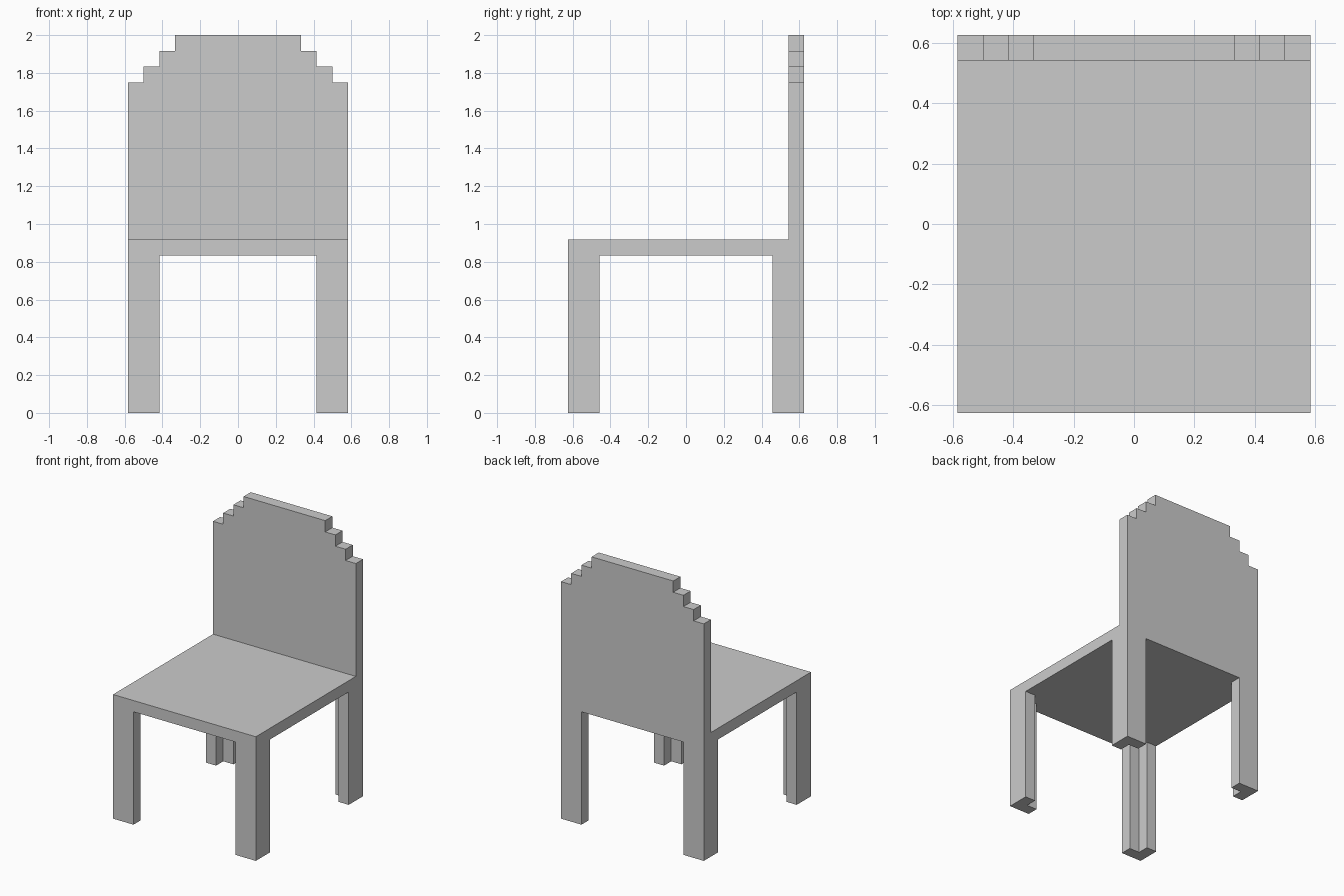
import bpy
import bmesh
from mathutils import Vector

if "Cube" in bpy.data.objects:
    bpy.data.objects.remove(bpy.data.objects["Cube"])

U = 1 / 12                      # block size: the chair is 14 x 15 x 24 blocks
HALF_W, HALF_D = 7, 7.5         # half width and half depth in blocks
SEAT_BOTTOM, SEAT_TOP = 10, 11


def prism(name, profile, direction):
    """Extrude a closed profile (in blocks) along a direction (in blocks)."""
    bm = bmesh.new()
    face = bm.faces.new([bm.verts.new(Vector(p) * U) for p in profile])
    ext = bmesh.ops.extrude_face_region(bm, geom=[face], use_keep_orig=True)
    moved = [g for g in ext["geom"] if isinstance(g, bmesh.types.BMVert)]
    bmesh.ops.translate(bm, verts=moved, vec=Vector(direction) * U)
    bmesh.ops.recalc_face_normals(bm, faces=bm.faces)
    mesh = bpy.data.meshes.new(name)
    bm.to_mesh(mesh)
    bm.free()
    obj = bpy.data.objects.new(name, mesh)
    bpy.context.collection.objects.link(obj)
    return obj


# Seat slab
prism("seat",
      [(-HALF_W, -HALF_D, SEAT_BOTTOM), (HALF_W, -HALF_D, SEAT_BOTTOM),
       (HALF_W, HALF_D, SEAT_BOTTOM), (-HALF_W, HALF_D, SEAT_BOTTOM)],
      (0, 0, SEAT_TOP - SEAT_BOTTOM))

# Backrest with stepped top corners
right = [(7, SEAT_TOP), (7, 21), (6, 21), (6, 22), (5, 22), (5, 23), (4, 23), (4, 24)]
outline = right + [(-x, z) for x, z in reversed(right)]
prism("backrest", [(x, HALF_D - 1, z) for x, z in outline], (0, 1, 0))

# Legs: L-shaped section, open towards the middle of the chair
L_SECTION = [(0, 0), (2, 0), (2, 1), (1, 1), (1, 2), (0, 2)]
for end, sy in (("front", -1), ("back", 1)):
    for side, sx in (("left", -1), ("right", 1)):
        prism(f"{end}_{side}_leg",
              [(sx * (HALF_W - a), sy * (HALF_D - b), 0) for a, b in L_SECTION],
              (0, 0, SEAT_BOTTOM))
